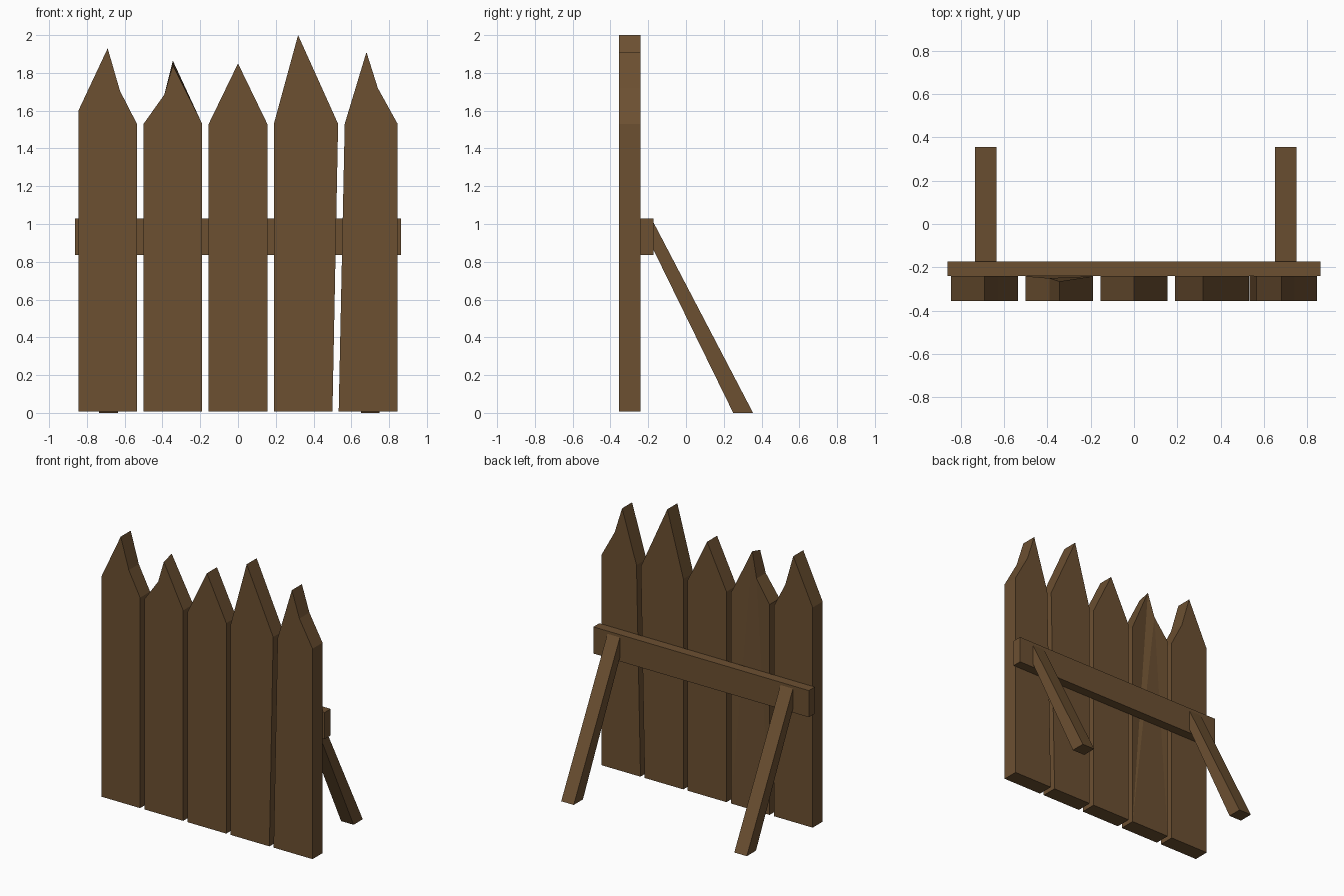
import bpy, bmesh

if "Cube" in bpy.data.objects:
    bpy.data.objects.remove(bpy.data.objects["Cube"])

wood = bpy.data.materials.new("brown wood")
wood.diffuse_color = (0.15, 0.08, 0.031, 1)
wood.use_nodes = True
wood.node_tree.nodes["Principled BSDF"].inputs["Base Color"].default_value = wood.diffuse_color


def finish(name, bm):
    bmesh.ops.recalc_face_normals(bm, faces=bm.faces)
    mesh = bpy.data.meshes.new(name)
    bm.to_mesh(mesh)
    bm.free()
    mesh.materials.append(wood)
    obj = bpy.data.objects.new(name, mesh)
    bpy.context.collection.objects.link(obj)
    return obj


def prism(name, near, far):
    """Join two matching outlines of 3D points into a solid."""
    bm = bmesh.new()
    a = [bm.verts.new(p) for p in near]
    b = [bm.verts.new(p) for p in far]
    bm.faces.new(a)
    back = bm.faces.new(b[::-1])
    n = len(a)
    for i in range(n):
        j = (i + 1) % n
        bm.faces.new((a[i], b[i], b[j], a[j]))
    bmesh.ops.triangulate(bm, faces=[back])
    return finish(name, bm)


FRONT, BACK, RAIL_BACK = -0.355, -0.241, -0.173

# Pointed planks: front outlines in x, z
planks = [
    [(-0.845, 0.008), (-0.535, 0.008), (-0.535, 1.53), (-0.625, 1.705), (-0.69, 1.93), (-0.845, 1.60)],
    [(-0.50, 0.008), (-0.19, 0.008), (-0.19, 1.53), (-0.345, 1.84), (-0.39, 1.685), (-0.50, 1.53)],
    [(-0.155, 0.008), (0.155, 0.008), (0.155, 1.53), (0.0, 1.85), (-0.155, 1.53)],
    [(0.19, 0.008), (0.50, 0.008), (0.53, 1.53), (0.318, 2.0), (0.19, 1.53)],
    [(0.533, 0.008), (0.845, 0.008), (0.845, 1.53), (0.74, 1.72), (0.68, 1.91), (0.565, 1.53)],
]
for i, outline in enumerate(planks):
    near = [(x, FRONT, z) for x, z in outline]
    far = [(x, BACK, z) for x, z in outline]
    if i == 1:  # chipped tip leans forward at the back
        far[3] = (-0.345, -0.265, 1.865)
        far[4] = (-0.39, -0.25, 1.685)
    prism(f"plank_{i + 1}", near, far)

# Cross rail behind the planks
rail = [(BACK, 0.837), (RAIL_BACK, 0.837), (RAIL_BACK, 1.03), (BACK, 1.03)]
prism("cross_rail", [(-0.862, y, z) for y, z in rail], [(0.862, y, z) for y, z in rail])

# Slanted support legs
leg = [(0.25, 0), (0.355, 0), (RAIL_BACK, 1.01), (RAIL_BACK, 0.865)]
for name, x0 in (("left_leg", -0.735), ("right_leg", 0.65)):
    prism(name, [(x0, y, z) for y, z in leg], [(x0 + 0.1, y, z) for y, z in leg])
